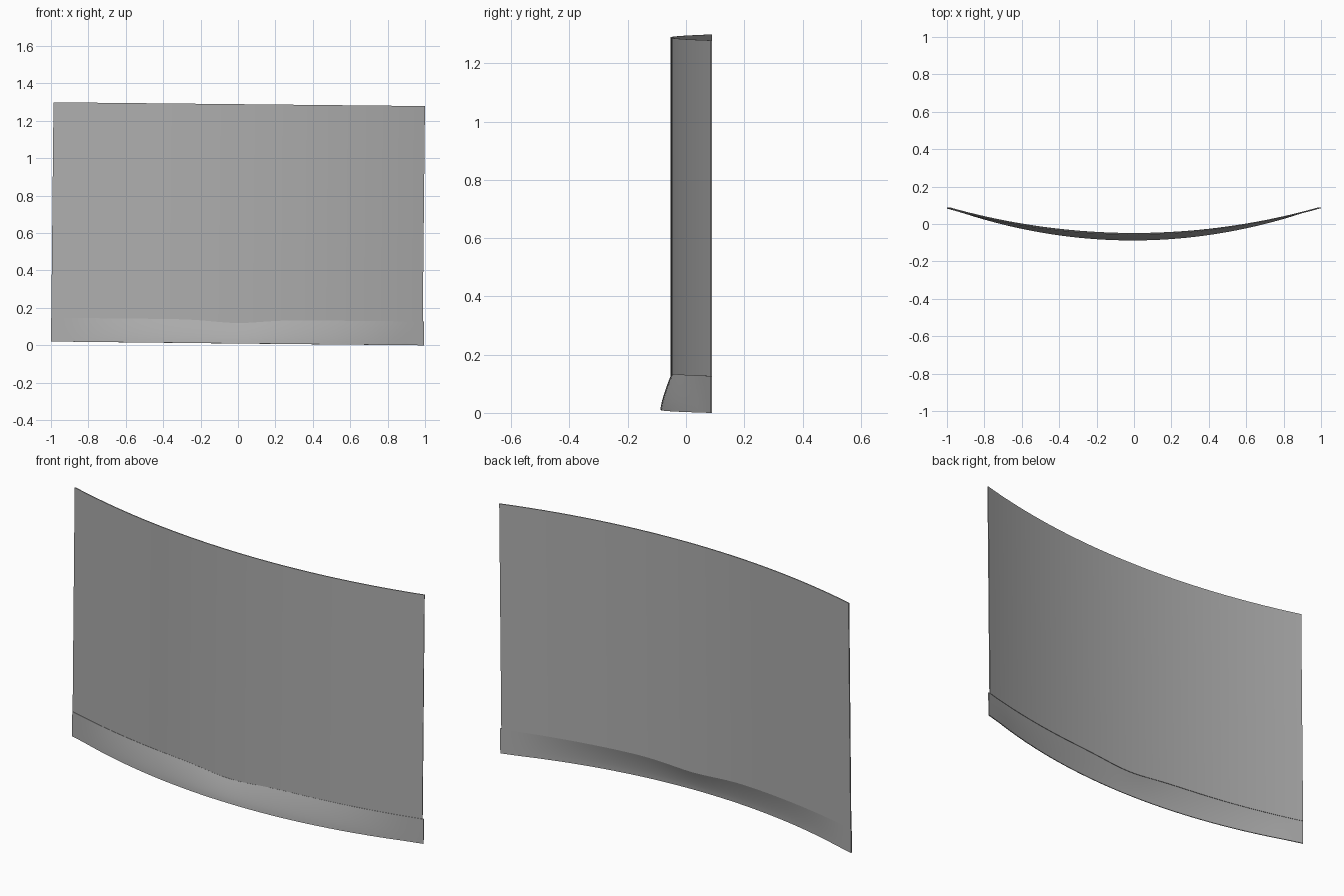
import bpy, math

if "Cube" in bpy.data.objects:
    bpy.data.objects.remove(bpy.data.objects["Cube"])

THICK = 0.005
TILT = 0.0102          # slight lean about the y axis
RADIUS = 3.66          # plan curvature of the sheet

grey = bpy.data.materials.new("dark_grey")
grey.diffuse_color = (0.42, 0.42, 0.42, 1)
grey.use_nodes = True
grey.node_tree.nodes["Principled BSDF"].inputs["Base Color"].default_value = grey.diffuse_color


def arc_y(x):
    """Front surface of the curved sheet in plan."""
    return -0.053 + RADIUS - math.sqrt(RADIUS ** 2 - x * x)


def seam_z(x):
    """Seam between panel and skirt, dipping in the middle."""
    return 0.127 - 0.018 * math.exp(-(x / 0.18) ** 2)


def sheet(name, x0, x1, cols, rows, point):
    """Grid sheet from point(x, t), thickened towards the back."""
    verts = [point(x0 + (x1 - x0) * i / cols, j / rows)
             for j in range(rows + 1) for i in range(cols + 1)]
    w = cols + 1
    faces = [(j * w + i, j * w + i + 1, (j + 1) * w + i + 1, (j + 1) * w + i)
             for j in range(rows) for i in range(cols)]
    mesh = bpy.data.meshes.new(name)
    mesh.from_pydata(verts, [], faces)
    mesh.materials.append(grey)
    obj = bpy.data.objects.new(name, mesh)
    bpy.context.collection.objects.link(obj)
    obj.rotation_euler.y = TILT
    obj.location = (-0.0065, 0, 0.0101)
    bpy.ops.object.select_all(action='DESELECT')
    obj.select_set(True)
    bpy.context.view_layer.objects.active = obj
    solid = obj.modifiers.new("thickness", 'SOLIDIFY')
    solid.thickness = THICK
    solid.offset = -1
    # Apply first so the rim edges are found and kept sharp
    bpy.ops.object.modifier_apply(modifier=solid.name)
    bpy.ops.object.shade_smooth_by_angle(angle=math.radians(30))
    return obj


# Tall curved panel
def panel_point(x, t):
    low = seam_z(x) - 0.003
    return (x, arc_y(x), low + (1.279 - low) * t)


# Flared skirt under the panel, bulging forward in the middle
def skirt_point(x, t):
    flare = 0.033 * max(0.0, 1 - (x / 0.92) ** 2)
    return (x, arc_y(x) - 0.002 - flare * (1 - t ** 1.4), seam_z(x) * t)


sheet("curved_panel", -0.993, 0.993, 40, 1, panel_point)
sheet("flared_skirt", -0.9935, 1.0, 40, 8, skirt_point)
